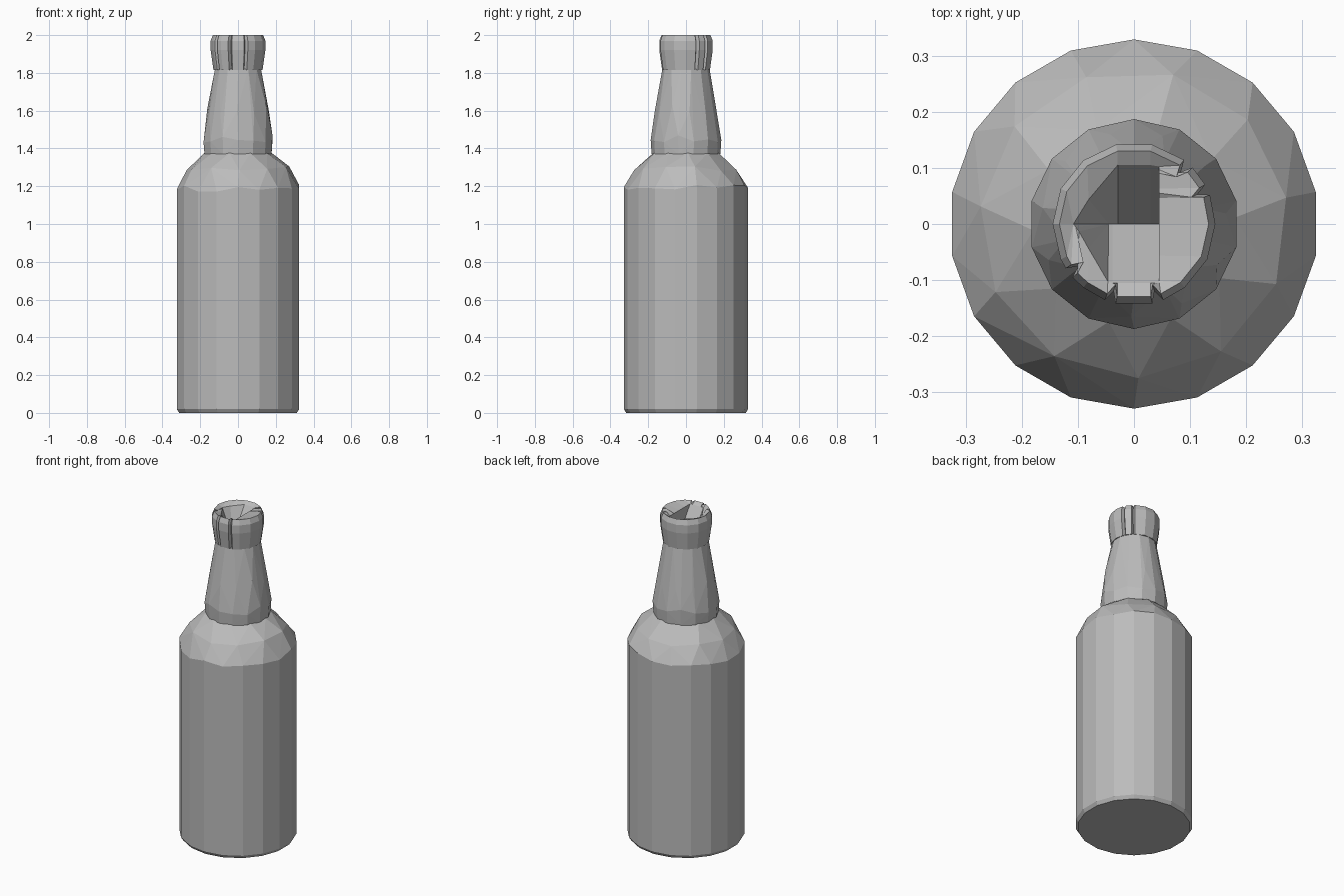
import bpy, bmesh, math, random
from mathutils import Vector

random.seed(4)
old = bpy.data.objects.get("Cube")
if old:
    bpy.data.objects.remove(old, do_unlink=True)

GREY = (0.5, 0.5, 0.5, 1)
mat = bpy.data.materials.new("plain grey")
mat.use_nodes = True
mat.diffuse_color = GREY
mat.node_tree.nodes["Principled BSDF"].inputs["Base Color"].default_value = GREY


def finish(bm, name):
    bmesh.ops.remove_doubles(bm, verts=bm.verts, dist=0.0005)
    bmesh.ops.recalc_face_normals(bm, faces=bm.faces)
    mesh = bpy.data.meshes.new(name)
    bm.to_mesh(mesh)
    bm.free()
    mesh.materials.append(mat)
    obj = bpy.data.objects.new(name, mesh)
    bpy.context.collection.objects.link(obj)


def ring(radius, z, sides, turn=0.0, wobble=0.0):
    """Points around the axis, with a little hand-cut unevenness in height."""
    return [Vector((radius * math.cos(a), radius * math.sin(a),
                    z + random.uniform(-wobble, wobble)))
            for a in ((i + turn) * math.tau / sides for i in range(sides))]


def faceted_hull(name, rings):
    """Convex part with irregular flat facets."""
    bm = bmesh.new()
    for points in rings:
        for p in points:
            bm.verts.new(p)
    res = bmesh.ops.convex_hull(bm, input=bm.verts)
    spare = {v for v in res["geom_interior"] + res["geom_unused"]
             if isinstance(v, bmesh.types.BMVert)}
    bmesh.ops.delete(bm, geom=list(spare), context="VERTS")
    finish(bm, name)


# Body: straight sides, rounded shoulder, slightly chamfered foot
faceted_hull("bottle_body", [
    ring(0.316, 0, 18, 0.5),
    ring(0.329, 0.02, 18, 0.5),
    ring(0.329, 1.19, 18, 0.5, 0.02),
    ring(0.275, 1.29, 11, 0.3, 0.015),
    ring(0.18, 1.375, 10, 0.1),
])

# Neck: tapered, standing on the shoulder
faceted_hull("bottle_neck", [
    ring(0.182, 1.37, 14, 0.5),
    ring(0.187, 1.45, 14, 0.5, 0.02),
    ring(0.165, 1.6, 11, 0.2, 0.03),
    ring(0.125, 1.82, 14, 0.5),
])

# Lip: flared ring with narrow creases and a wedge-shaped mouth
angles = {i * 360 / 14: 0.0 for i in range(14)}
for crease in (25, 48, 217, 253, 287):
    for a in list(angles):
        if abs(a - crease) < 6:
            del angles[a]
    angles.update({crease - 4: 0.0, crease: 0.02, crease + 4: 0.0})

outer = [(0.11, 1.815), (0.13, 1.815), (0.145, 1.92), (0.145, 1.97), (0.133, 2.0)]


def clamp(v, low, high):
    return max(low, min(high, v))


bm = bmesh.new()
columns = []
for deg, dent in sorted(angles.items()):
    c, s = math.cos(math.radians(deg)), math.sin(math.radians(deg))
    column = [Vector(((r - dent) * c, (r - dent) * s, z)) for r, z in outer]
    mx, my = clamp(0.13 * c, -0.108, 0.045), clamp(0.13 * s, -0.105, 0.105)
    if mx < -0.045:
        # pointed side of the mouth
        my = clamp(my, -1, 1) * (mx + 0.108) / 0.063
        my = clamp(my, -0.105, 0.105)
    column.append(Vector((mx, my, 1.985)))
    column.append(Vector((clamp(mx, -0.045, 0.045), 0, 1.835)))
    columns.append([bm.verts.new(p) for p in column])
for a, b in zip(columns, columns[1:] + columns[:1]):
    for i in range(len(a) - 1):
        bm.faces.new((a[i], b[i], b[i + 1], a[i + 1]))
bm.faces.new([col[0] for col in reversed(columns)])
finish(bm, "bottle_lip")
